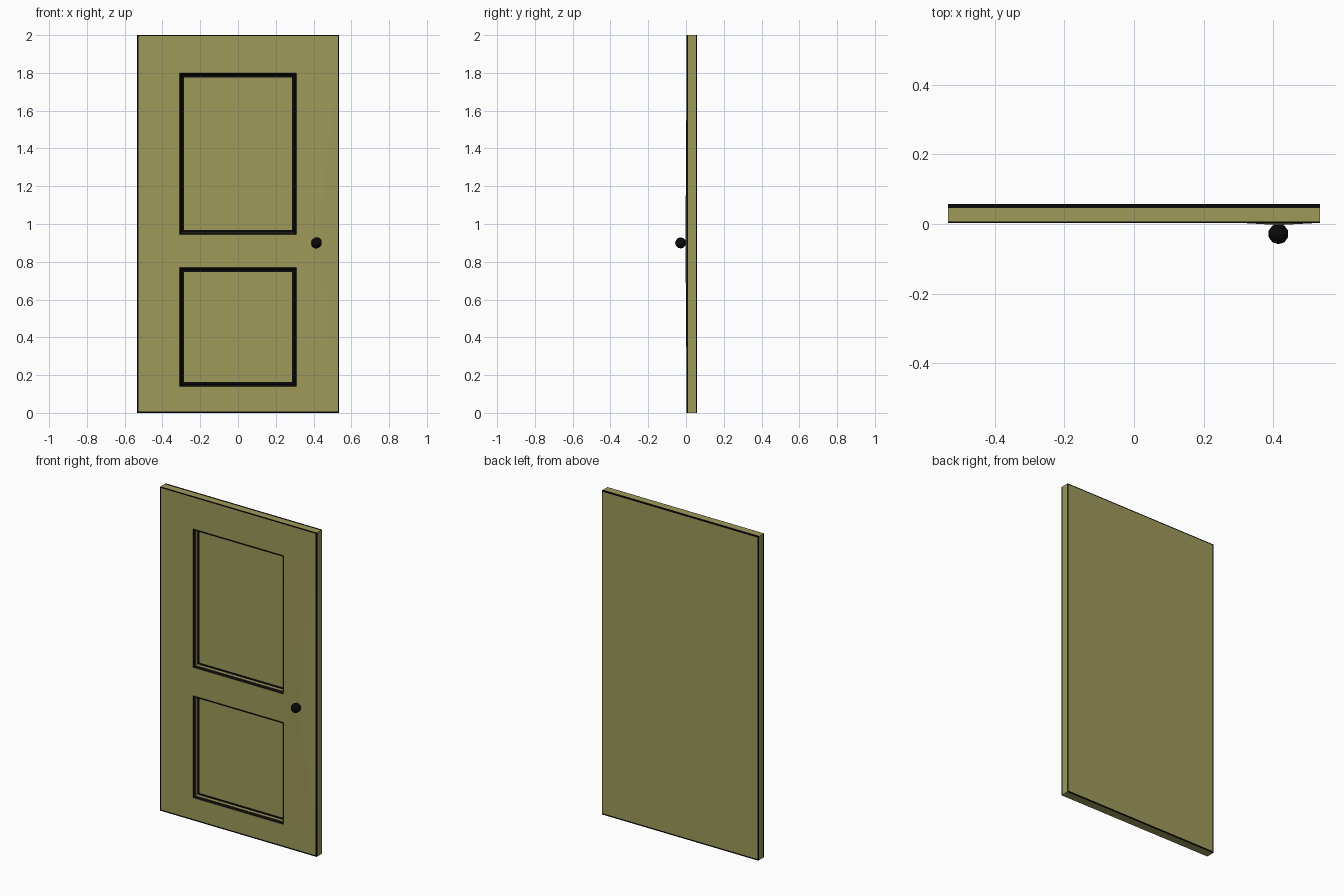
import bpy, bmesh
from mathutils import Vector

if "Cube" in bpy.data.objects:
    bpy.data.objects.remove(bpy.data.objects["Cube"])

def material(name, rgb):
    m = bpy.data.materials.new(name)
    m.diffuse_color = (*rgb, 1)
    m.use_nodes = True
    m.node_tree.nodes["Principled BSDF"].inputs["Base Color"].default_value = m.diffuse_color
    return m

olive = material("olive_paint", (0.342, 0.323, 0.102))
black = material("black_trim", (0.003, 0.003, 0.003))

W, H, Y0, Y1 = 0.535, 2.0, 0.003, 0.058      # half width, height, front, back
PANELS = [(0.14, 0.77), (0.945, 1.80)]       # z ranges of the recessed panels
PX = 0.31                                    # panel half width

def add(name, bm, mats):
    me = bpy.data.meshes.new(name)
    bm.to_mesh(me)
    bm.free()
    for m in mats:
        me.materials.append(m)
    ob = bpy.data.objects.new(name, me)
    bpy.context.collection.objects.link(ob)
    return ob

# Door slab, cut along the borders and panel edges
bm = bmesh.new()
bmesh.ops.create_cube(bm, size=1)
for v in bm.verts:
    v.co = Vector((v.co.x * 2 * W, (Y0 + Y1) / 2 + v.co.y * (Y1 - Y0), (v.co.z + 0.5) * H))
cuts = [(0, (-0.528, -PX, PX, 0.529)),
        (1, (0.0075, 0.011, 0.046, 0.054)),
        (2, (0.008, 0.14, 0.77, 0.945, 1.80, 1.994))]
for axis, values in cuts:
    normal = Vector((0, 0, 0))
    normal[axis] = 1
    for val in values:
        bmesh.ops.bisect_plane(bm, geom=bm.verts[:] + bm.edges[:] + bm.faces[:],
                               plane_co=normal * val, plane_no=normal)
bm.normal_update()

# Black worn borders along the edges of every side
for f in bm.faces:
    c, n = f.calc_center_median(), f.normal
    if abs(n.y) > 0.5:
        dark = c.x < -0.528 or c.x > 0.529 or c.z < 0.008 or c.z > 1.994
    elif n.z > 0.5:
        dark = c.y < 0.0075 or c.y > 0.046
    elif n.z < -0.5:
        dark = c.y > 0.054
    else:
        dark = c.y < 0.011 or c.y > 0.054
    f.material_index = int(dark)

# Recessed panels: black chamfer, olive wall, black floor border
for z0, z1 in PANELS:
    panel = [f for f in bm.faces if f.normal.y < -0.9 and abs(f.calc_center_median().x) < PX
             and z0 < f.calc_center_median().z < z1]
    for thick, depth, idx in ((0.011, -0.010, 1), (0.0005, -0.020, 0), (0.012, 0.0, 1)):
        ring = bmesh.ops.inset_region(bm, faces=panel, thickness=thick, depth=depth,
                                      use_even_offset=True, use_boundary=True)["faces"]
        for f in ring:
            f.material_index = idx
        bm.normal_update()
add("door_slab", bm, [olive, black])

# Very shallow swelling of the stile around the knob
bm = bmesh.new()
base = [bm.verts.new((x, Y0, z)) for x, z in ((PX, 0.14), (0.528, 0.14), (0.528, 1.80), (PX, 1.80))]
tip = bm.verts.new((0.415, -0.003, 0.90))
for i in range(4):
    bm.faces.new((base[i], base[(i + 1) % 4], tip))
add("knob_stile_swell", bm, [olive])

# Round knob
bm = bmesh.new()
bmesh.ops.create_icosphere(bm, subdivisions=2, radius=0.0295)
bmesh.ops.translate(bm, verts=bm.verts, vec=(0.415, -0.0285, 0.90))
add("door_knob", bm, [black])
